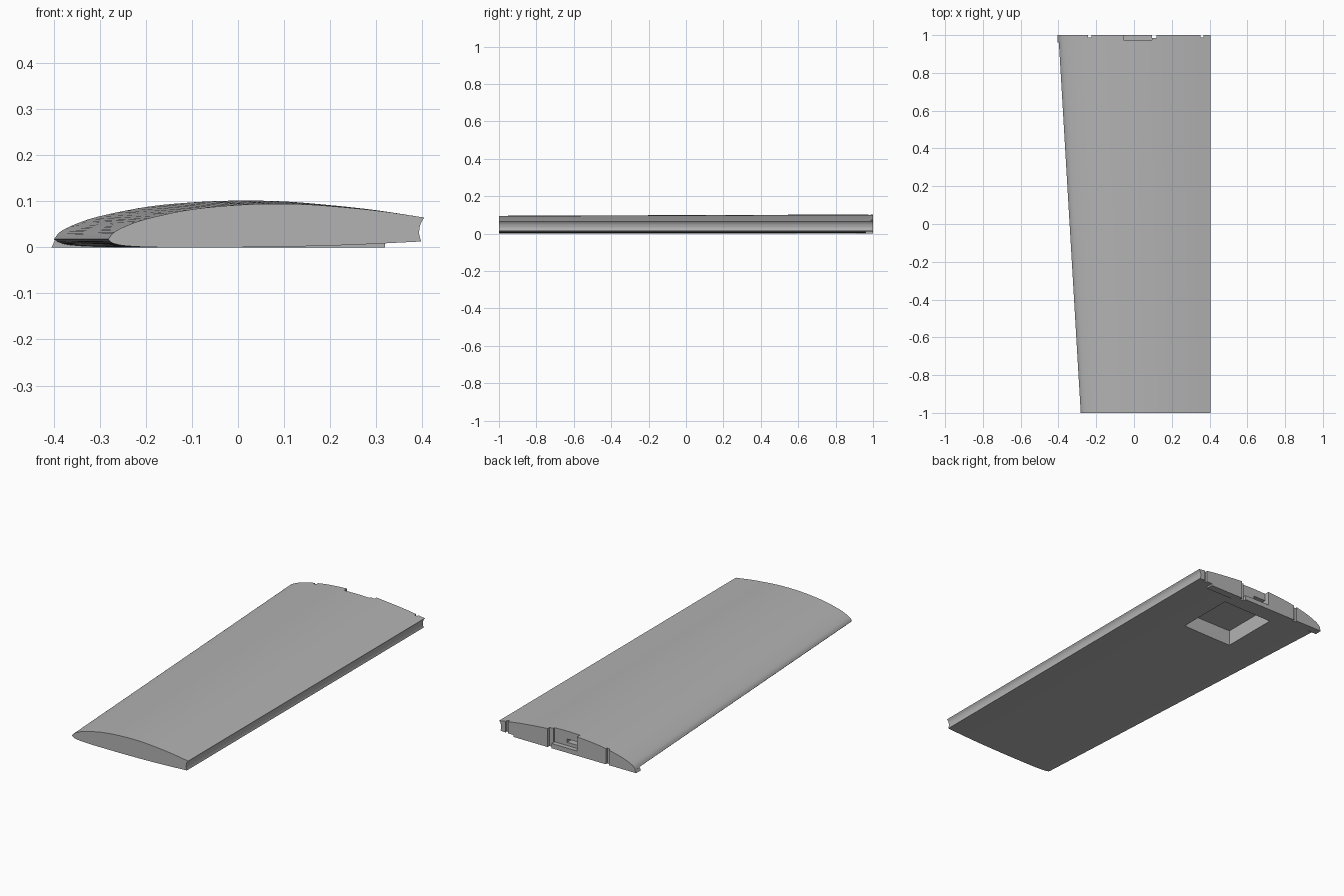
import bpy, bmesh
from mathutils import Vector

cube = bpy.data.objects.get("Cube")
if cube:
    bpy.data.objects.remove(cube)

grey = bpy.data.materials.new("light_grey")
grey.use_nodes = True
colour = (0.45, 0.45, 0.45, 1)
grey.diffuse_color = colour
grey.node_tree.nodes["Principled BSDF"].inputs["Base Color"].default_value = colour


def loft(name, rings):
    """Closed solid through matching (x, y, z) rings."""
    bm = bmesh.new()
    loops = [[bm.verts.new(p) for p in ring] for ring in rings]
    n = len(loops[0])
    for a, b in zip(loops, loops[1:]):
        for i in range(n):
            j = (i + 1) % n
            bm.faces.new((a[i], a[j], b[j], b[i]))
    bm.faces.new(loops[0])
    bm.faces.new(loops[-1])
    bmesh.ops.recalc_face_normals(bm, faces=bm.faces)
    mesh = bpy.data.meshes.new(name)
    bm.to_mesh(mesh)
    bm.free()
    mesh.materials.append(grey)
    obj = bpy.data.objects.new(name, mesh)
    bpy.context.collection.objects.link(obj)
    return obj


def box(name, x0, x1, y0, y1, z0, z1):
    section = [(x0, z0), (x1, z0), (x1, z1), (x0, z1)]
    return loft(name, [[(x, y, z) for x, z in section] for y in (y0, y1)])


def combine(target, tool, operation):
    mod = target.modifiers.new(tool.name, 'BOOLEAN')
    mod.operation, mod.solver, mod.object = operation, 'EXACT', tool
    bpy.context.view_layer.objects.active = target
    bpy.ops.object.modifier_apply(modifier=mod.name)
    bpy.data.objects.remove(tool)


def smooth_path(points, steps=5):
    """Catmull-Rom curve through 2D points."""
    p = [Vector(q) for q in points]
    p = [2 * p[0] - p[1]] + p + [2 * p[-1] - p[-2]]
    out = []
    for a, b, c, d in zip(p, p[1:], p[2:], p[3:]):
        for k in range(steps):
            t = k / steps
            out.append(0.5 * (2 * b + (c - a) * t + (2 * a - 5 * b + 4 * c - d) * t * t
                              + (3 * b - a - 3 * c + d) * t ** 3))
    return out + [p[-2]]


# Airfoil: nose to tail on top, hollow tail, then back along the belly
upper = smooth_path([(-.4, .018), (-.385, .035), (-.35, .052), (-.3, .068), (-.2, .088),
                     (-.1, .098), (0, .102), (.1, .1), (.2, .092), (.3, .081), (.405, .065)])
tail = smooth_path([(.405, .065), (.397, .052), (.394, .038), (.394, .028), (.398, .013)], 3)
lower = smooth_path([(.398, .013), (.2, .005), (0, .001), (-.2, 0), (-.3, .001),
                     (-.36, .004), (-.39, .01), (-.4, .018)])


def section(y, nose, bulge):
    def squeeze(x):
        return nose + (x + .4) * (.405 - nose) / .805
    ring = []
    for x, z in upper[:-1]:
        base = .018 + (x + .4) / .805 * .047
        ring.append((squeeze(x), y, base + (z - base) * bulge))
    ring += [(x, y, z) for x, z in tail[:-1]]
    ring += [(min(squeeze(x), .398), y, max(z, 0)) for x, z in lower[:-1]]
    return ring


wing = loft("wing_panel", [section(-1, -.282, .88), section(1, -.4, 1)])

# Flat foot under the root end
foot = [(-.405, 0), (-.397, .018), (-.3, .012), (.32, .012), (.32, 0)]
combine(wing, loft("root_foot", [[(x, y, z) for x, z in foot] for y in (.96, 1)]), 'UNION')

# Square pocket in the underside, and the passage from it to the root
cuts = [box("pocket", -.14, .157, .59, .91, -.05, .084),
        box("passage", -.055, .02, .88, 1.05, .042, .06),
        box("root_recess", -.055, .095, .975, 1.05, .025, .2)]
# Upright grooves in the root face
for x, width, depth in ((-.235, .018, .012), (.107, .024, .016), (.36, .014, .012)):
    cuts.append(box("groove", x - width / 2, x + width / 2, 1 - depth, 1.05, -.05, .2))
for cut in cuts:
    combine(wing, cut, 'DIFFERENCE')

bpy.ops.object.select_all(action='DESELECT')
wing.select_set(True)
bpy.context.view_layer.objects.active = wing
bpy.ops.object.shade_smooth_by_angle(angle=0.5)
